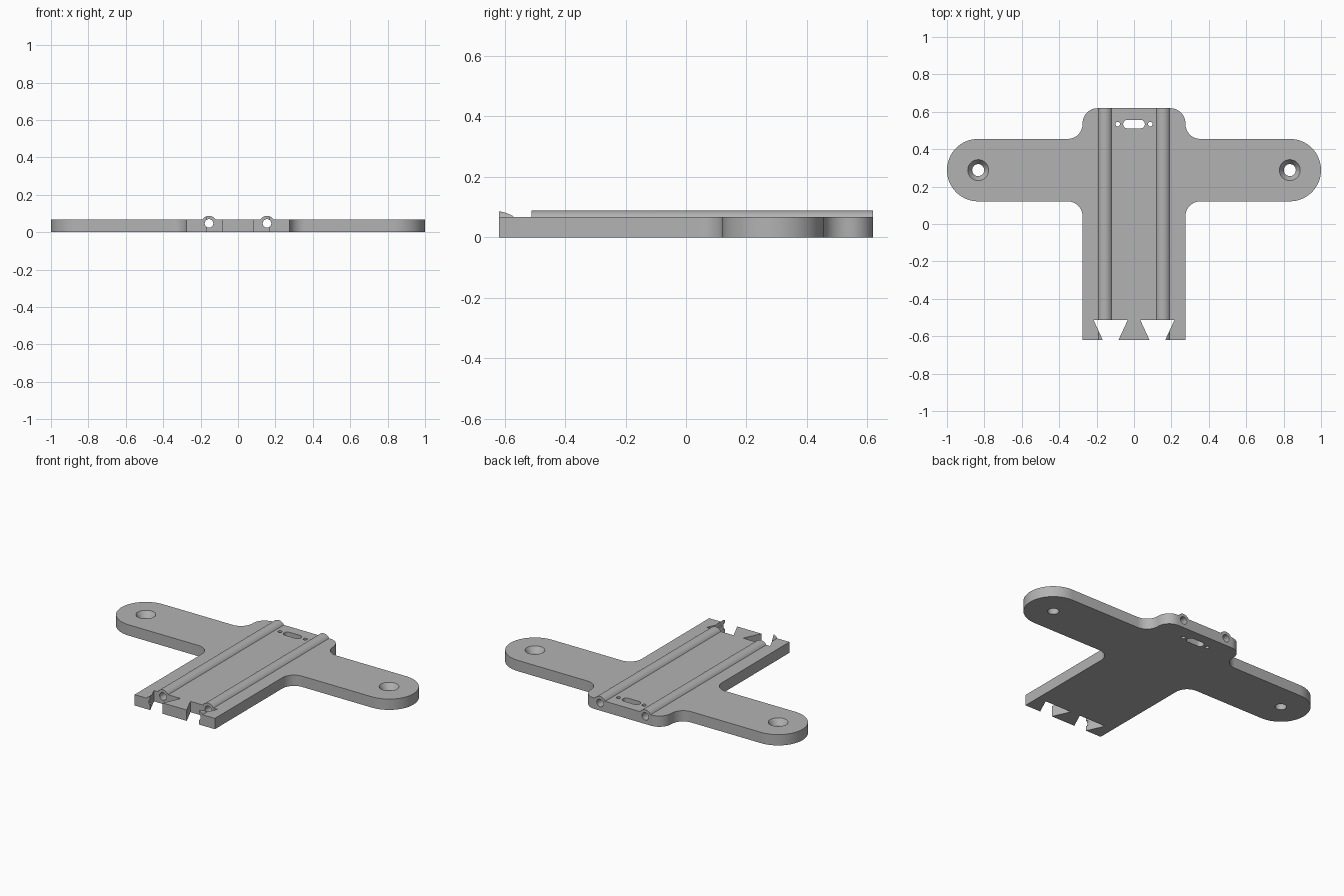
import bpy, bmesh, math
from math import radians
from mathutils import Matrix

THICK = 0.067
FRONT, BACK = -0.619, 0.619
BODY = 0.275          # half width of the body
ARM_Y, ARM_R = 0.288, 0.167
ARM_X = 1.0 - ARM_R
FILLET = 0.08
RAIL_X, RAIL_Z = 0.155, 0.047

cube = bpy.data.objects.get("Cube")
if cube:
    bpy.data.objects.remove(cube, do_unlink=True)

grey = bpy.data.materials.new("light grey")
grey.use_nodes = True
colour = (0.45, 0.45, 0.45, 1)
grey.diffuse_color = colour
grey.node_tree.nodes["Principled BSDF"].inputs["Base Color"].default_value = colour


def arc(cx, cy, r, start, end, steps=12):
    angles = [radians(start + (end - start) * i / steps) for i in range(steps + 1)]
    return [(cx + r * math.cos(a), cy + r * math.sin(a)) for a in angles]


def finish(name, bm):
    bmesh.ops.recalc_face_normals(bm, faces=bm.faces)
    mesh = bpy.data.meshes.new(name)
    bm.to_mesh(mesh)
    bm.free()
    mesh.materials.append(grey)
    obj = bpy.data.objects.new(name, mesh)
    bpy.context.collection.objects.link(obj)
    return obj


def prism(name, outline, z0, z1):
    bm = bmesh.new()
    face = bm.faces.new([bm.verts.new((x, y, z0)) for x, y in outline])
    top = bmesh.ops.extrude_face_region(bm, geom=[face])["geom"]
    bmesh.ops.translate(bm, vec=(0, 0, z1 - z0),
                        verts=[v for v in top if isinstance(v, bmesh.types.BMVert)])
    return finish(name, bm)


def cone(name, r0, r1, length, centre, along_y=False, sides=40):
    bm = bmesh.new()
    turn = Matrix.Rotation(radians(90), 4, "X") if along_y else Matrix()
    bmesh.ops.create_cone(bm, cap_ends=True, segments=sides, radius1=r0, radius2=r1,
                          depth=length, matrix=Matrix.Translation(centre) @ turn)
    return finish(name, bm)


def combine(target, tool, operation):
    mod = target.modifiers.new(tool.name, "BOOLEAN")
    mod.operation = operation
    mod.solver = "EXACT"
    mod.object = tool
    bpy.context.view_layer.objects.active = target
    bpy.ops.object.modifier_apply(modifier=mod.name)
    bpy.data.objects.remove(tool, do_unlink=True)


# Cross-shaped plate: right half of the outline, then its mirror
inner = BODY + FILLET
low, high = ARM_Y - ARM_R, ARM_Y + ARM_R
half = [(BODY, FRONT)]
half += arc(inner, low - FILLET, FILLET, 180, 90)
half += arc(ARM_X, ARM_Y, ARM_R, -90, 90, 32)
half += arc(inner, high + FILLET, FILLET, 270, 180)
half += arc(BODY - FILLET, BACK - FILLET, FILLET, 0, 90)[1:]
plate = prism("mounting_plate", half + [(-x, y) for x, y in reversed(half)], 0, THICK)

# Raised round rails along the body
for s in (-1, 1):
    combine(plate, cone("rail", 0.041, 0.041, BACK - FRONT, (s * RAIL_X, 0, RAIL_Z), True), "UNION")

for s in (-1, 1):
    # Channel through each rail
    combine(plate, cone("channel", 0.023, 0.023, 1.5, (s * RAIL_X, 0, RAIL_Z), True, 32), "DIFFERENCE")
    # Dovetail notch at the front edge
    notch = [(s * x, y) for x, y in
             ((0.087, FRONT - 0.01), (0.163, FRONT - 0.01), (0.217, -0.512), (0.033, -0.512))]
    combine(plate, prism("notch", notch, -0.1, 0.2), "DIFFERENCE")
    # Countersunk screw hole in each arm
    at = s * ARM_X
    combine(plate, cone("screw_hole", 0.032, 0.032, 0.3, (at, ARM_Y, 0)), "DIFFERENCE")
    combine(plate, cone("countersink", 0.032, 0.056, 0.036, (at, ARM_Y, THICK - 0.018)), "DIFFERENCE")
    # Small pin hole beside the slot
    combine(plate, cone("pin_hole", 0.012, 0.012, 0.3, (s * 0.087, 0.534, 0), sides=20), "DIFFERENCE")

# Rounded slot near the back edge
slot = arc(0.035, 0.534, 0.023, -90, 90) + arc(-0.035, 0.534, 0.023, 90, 270)
combine(plate, prism("slot", slot, -0.1, 0.2), "DIFFERENCE")

bpy.ops.object.select_all(action="DESELECT")
plate.select_set(True)
bpy.context.view_layer.objects.active = plate
bpy.ops.object.shade_smooth_by_angle(angle=radians(30))
